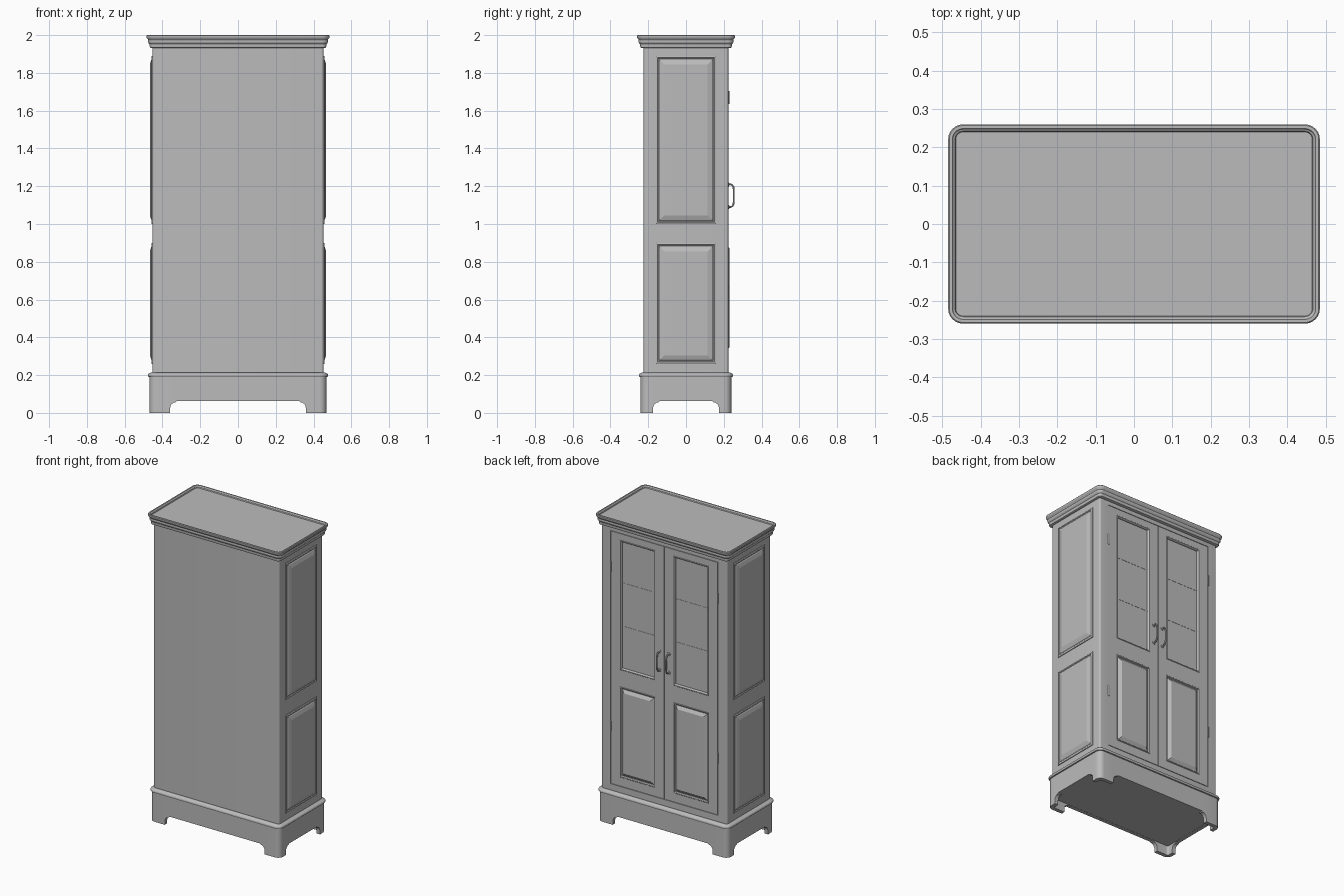
import bpy, bmesh, math
from mathutils import Vector

if "Cube" in bpy.data.objects:
    bpy.data.objects.remove(bpy.data.objects["Cube"])

grey = bpy.data.materials.new("cabinet grey")
grey.use_nodes = True
grey.diffuse_color = (0.5, 0.5, 0.5, 1)
grey.node_tree.nodes["Principled BSDF"].inputs["Base Color"].default_value = (0.5, 0.5, 0.5, 1)

FACE = 0.224      # y of the door side
SIDE = 0.453      # half width of the carcass


def finish(name, bm, smooth=True):
    bmesh.ops.recalc_face_normals(bm, faces=bm.faces)
    mesh = bpy.data.meshes.new(name)
    bm.to_mesh(mesh)
    bm.free()
    mesh.materials.append(grey)
    obj = bpy.data.objects.new(name, mesh)
    bpy.context.collection.objects.link(obj)
    if smooth:
        bpy.ops.object.select_all(action="DESELECT")
        obj.select_set(True)
        bpy.context.view_layer.objects.active = obj
        bpy.ops.object.shade_smooth_by_angle(angle=math.radians(30))
    return obj


def loft(name, loops, cap_first=True, cap_last=True, closed=False, smooth=True):
    """Skin a list of point loops of equal length."""
    bm = bmesh.new()
    rows = [[bm.verts.new(p) for p in loop] for loop in loops]
    pairs = list(zip(rows, rows[1:])) + ([(rows[-1], rows[0])] if closed else [])
    for a, b in pairs:
        for i in range(len(a)):
            j = (i + 1) % len(a)
            bm.faces.new((a[i], a[j], b[j], b[i]))
    if cap_first and not closed:
        bm.faces.new(rows[0])
    if cap_last and not closed:
        bm.faces.new(rows[-1])
    return finish(name, bm, smooth)


def plan(hx, hy, r, steps=6):
    """Rounded rectangle, counter-clockwise, starting at +x +y."""
    pts = []
    for q, (sx, sy) in enumerate(((1, 1), (-1, 1), (-1, -1), (1, -1))):
        for i in range(steps + 1):
            a = math.pi / 2 * (q + i / steps)
            pts.append((sx * (hx - r) + r * math.cos(a), sy * (hy - r) + r * math.sin(a)))
    return pts


def moulding(name, profile, hx, hy, r):
    """Stack of rounded rectangles; profile holds (outset, z)."""
    return loft(name, [[(x, y, z) for x, y in plan(hx + o, hy + o, r + o)] for o, z in profile])


def box(name, x0, x1, y0, y1, z0, z1):
    rect = ((x0, y0), (x1, y0), (x1, y1), (x0, y1))
    return loft(name, [[(x, y, z) for x, y in rect] for z in (z0, z1)], smooth=False)


def panel(name, u0, u1, v0, v1, profile, place):
    """Concentric rectangles; profile holds (inset, depth)."""
    loops = []
    for i, d in profile:
        loops.append([place(u, v, d) for u, v in
                      ((u0 + i, v0 + i), (u1 - i, v0 + i), (u1 - i, v1 - i), (u0 + i, v1 - i))])
    return loft(name, loops, cap_first=False, smooth=False)


# Plinth skirt with bracket feet
def arch(half):
    rise = ((0, 0), (0.0005, 0.025), (0.003, 0.038), (0.01, 0.048), (0.02, 0.054),
            (0.03, 0.056), (0.034, 0.062))
    left = [(half - d, z) for d, z in rise]
    return left + [(-t, z) for t, z in reversed(left)]


def skirt_path(hx, hy, r):
    pts = plan(hx, hy, r)
    n = len(pts) // 4
    sides = (lambda t: (t, hy), lambda t: (-hx, t), lambda t: (-t, -hy), lambda t: (hx, -t))
    path = []
    for k, side in enumerate(sides):
        path += [(x, y, 0) for x, y in pts[k * n:(k + 1) * n]]
        path += [(*side(t), z) for t, z in arch(0.36 if k % 2 == 0 else 0.175)]
    return path


outer = skirt_path(0.468, 0.24, 0.035)
inner = skirt_path(0.443, 0.215, 0.012)
loft("plinth_skirt", [outer, [(x, y, 0.192) for x, y, z in outer],
                      [(x, y, 0.192) for x, y, z in inner], inner], closed=True)
moulding("plinth_floor", [(0, 0.063), (0, 0.19)], 0.45, 0.222, 0.02)
moulding("plinth_bead", [(0, 0.189), (0.006, 0.191), (0.009, 0.196), (0.009, 0.202),
                         (0.006, 0.207), (0, 0.21), (-0.006, 0.214)], 0.468, 0.24, 0.035)

# Carcass with a shallow pocket for the doors
body = plan(SIDE, FACE, 0.012)
split = len(body) // 4
DOOR, Z0, Z1 = 0.387, 0.255, 1.905
notch = [(DOOR, FACE), (DOOR, 0.2), (-DOOR, 0.2), (-DOOR, FACE)]
pocketed = body[:split] + notch + body[split:]
for name, shape, low, high in (("carcass_bottom", body, 0.2, Z0), ("carcass", pocketed, Z0, Z1),
                               ("carcass_top", body, Z1, 1.94)):
    loft(name, [[(x, y, z) for x, y in shape] for z in (low, high)])

# Cornice with a rim around the sunken top
moulding("cornice", [(-0.02, 1.931), (-0.004, 1.931), (0.002, 1.934), (0.004, 1.942), (0.004, 1.952),
                     (0.008, 1.956), (0.012, 1.962), (0.013, 1.969), (0.011, 1.974), (0.013, 1.978),
                     (0.019, 1.984), (0.021, 1.99), (0.021, 1.997), (0.018, 2.0), (0.01, 2.0),
                     (0.007, 1.995), (0.003, 1.993), (0.001, 1.986)], 0.464, 0.239, 0.018)

# Raised panels on both sides
side_profile = [(0, -0.001), (0, 0.004), (0.004, 0.006), (0.009, 0.006), (0.013, 0.002),
                (0.017, 0.002), (0.022, 0.006), (0.045, 0.014)]
for s, tag in ((1, "left"), (-1, "right")):
    for part, low, high in (("upper", 1.0, 1.89), ("lower", 0.26, 0.9)):
        panel(f"{tag}_side_{part}_panel", -0.16, 0.16, low, high, side_profile,
              lambda u, v, d: (s * (SIDE + d), u, v))

# Doors: stiles, rails, glazing, raised panel, hinges and handle
glass_profile = [(0, 0), (0.002, 0.002), (0.006, 0.002), (0.01, -0.003), (0.011, -0.012)]
door_profile = [(0, 0), (0.002, 0.002), (0.006, 0.002), (0.01, -0.006), (0.014, -0.007),
                (0.034, 0.006)]
for s, tag in ((1, "left"), (-1, "right")):
    def span(a, b):
        return sorted((s * a, s * b))

    def place(u, v, d):
        return (u, FACE + d, v)

    a, b = 0.065, 0.32
    box(f"{tag}_door_inner_stile", *span(0.001, a), 0.199, FACE, Z0 + 0.003, Z1 - 0.003)
    box(f"{tag}_door_outer_stile", *span(b, 0.384), 0.199, FACE, Z0 + 0.003, Z1 - 0.003)
    for rail, low, high in (("bottom", Z0 + 0.003, 0.315), ("middle", 0.905, 1.015),
                            ("top", 1.86, Z1 - 0.003)):
        box(f"{tag}_door_{rail}_rail", *span(a, b), 0.199, FACE, low, high)
    panel(f"{tag}_door_glass", *span(a, b), 1.015, 1.86, glass_profile, place)
    panel(f"{tag}_door_panel", *span(a, b), 0.315, 0.905, door_profile, place)
    for i in (1, 2):
        z = 1.015 + 0.845 * i / 3
        box(f"{tag}_door_glazing_bar_{i}", *span(a + 0.01, b - 0.01), 0.21, 0.2135, z - 0.002, z + 0.002)

    for z in (0.63, 1.67):
        bm = bmesh.new()
        bmesh.ops.create_cone(bm, cap_ends=True, segments=12, radius1=0.005, radius2=0.005, depth=0.07)
        bmesh.ops.translate(bm, verts=bm.verts, vec=(s * 0.386, FACE, z))
        finish(f"{tag}_hinge", bm)

    # Swept D-shaped pull with round end plates
    x = s * 0.033
    path = [(0.0, 0.06), (0.012, 0.06), (0.021, 0.056), (0.027, 0.046), (0.029, 0.03)]
    path += [(d, -h) for d, h in reversed(path)]
    loops = []
    for i, (d, h) in enumerate(path):
        p, q = path[max(i - 1, 0)], path[min(i + 1, len(path) - 1)]
        t = Vector((0, q[0] - p[0], q[1] - p[1])).normalized()
        n = t.cross(Vector((1, 0, 0)))
        centre = Vector((x, FACE + d, 1.15 + h))
        loops.append([centre + 0.005 * (Vector((math.cos(k), 0, 0)) + n * math.sin(k))
                      for k in [j * math.tau / 10 for j in range(10)]])
    loft(f"{tag}_handle", loops)
    for h in (-0.06, 0.06):
        ring = [j * math.tau / 16 for j in range(16)]
        loft(f"{tag}_handle_plate", [[(x + r * math.cos(k), FACE + d, 1.15 + h + r * math.sin(k)) for k in ring]
                                     for r, d in ((0.011, 0), (0.011, 0.003), (0.007, 0.005))])
